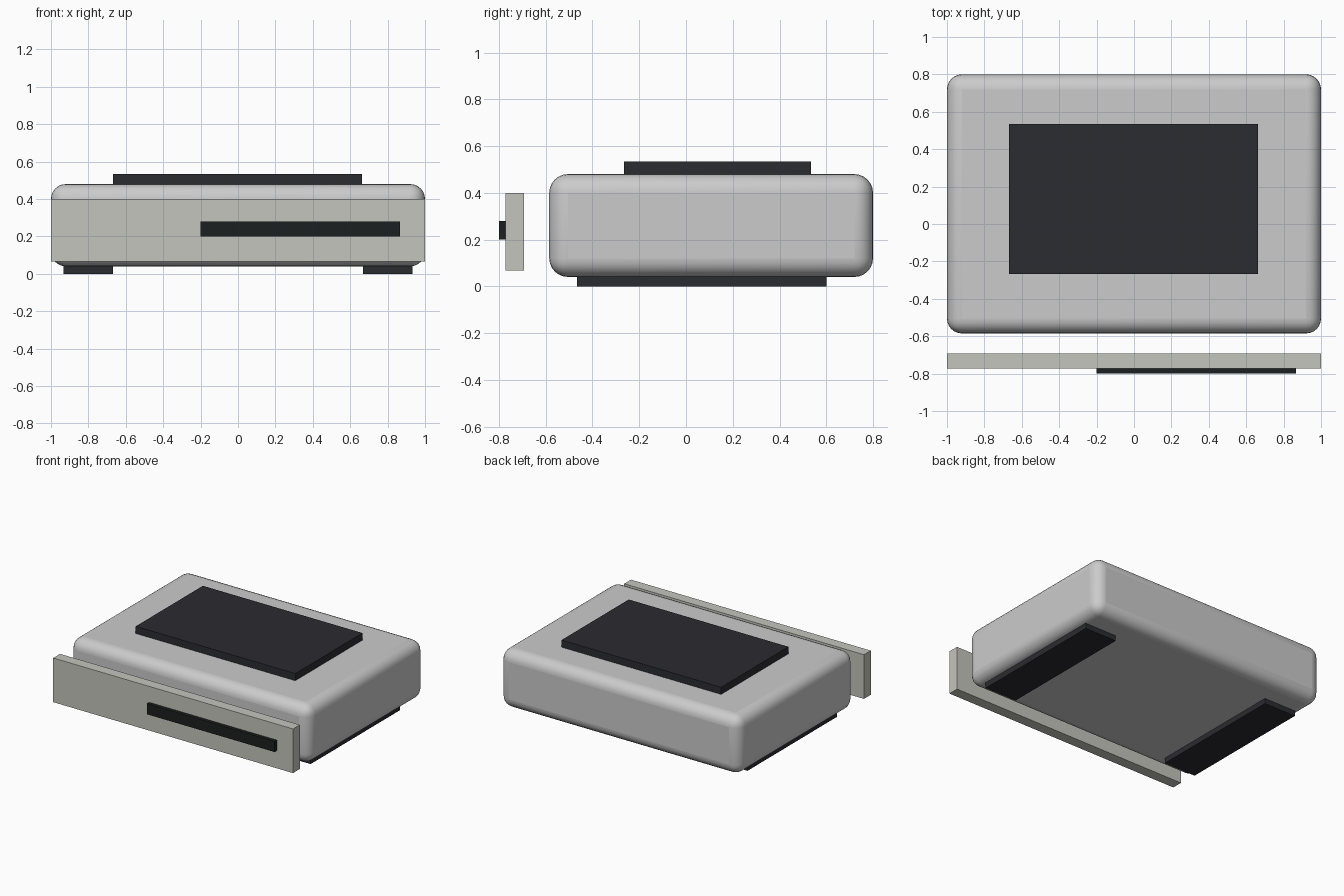
import bpy

if "Cube" in bpy.data.objects:
    bpy.data.objects.remove(bpy.data.objects["Cube"])


def material(name, color):
    mat = bpy.data.materials.new(name)
    mat.diffuse_color = (*color, 1)
    mat.use_nodes = True
    mat.node_tree.nodes["Principled BSDF"].inputs["Base Color"].default_value = mat.diffuse_color
    return mat


def box(name, x, y, z, mat=None):
    """Box spanning the given (min, max) ranges."""
    spans = (x, y, z)
    bpy.ops.mesh.primitive_cube_add(size=1, location=[(a + b) / 2 for a, b in spans])
    obj = bpy.context.object
    obj.name = name
    obj.scale = [b - a for a, b in spans]
    bpy.ops.object.transform_apply(location=False, rotation=False, scale=True)
    if mat:
        obj.data.materials.append(mat)
    return obj


dark = material("dark_rubber", (0.024, 0.025, 0.03))
black = material("black_slot", (0.012, 0.014, 0.014))
pale = material("pale_panel", (0.56, 0.56, 0.51))

# Rounded main housing
body = box("body", (-1, 1), (-0.585, 0.8), (0.04, 0.48))
bevel = body.modifiers.new("rounded_edges", 'BEVEL')
bevel.width = 0.08
bevel.segments = 6
bpy.ops.object.shade_smooth_by_angle()

# Dark pad on the lid
box("top_pad", (-0.667, 0.664), (-0.266, 0.534), (0.47, 0.534), dark)

# Separate front plate with its off-centre slot
box("front_panel", (-1, 1), (-0.773, -0.692), (0.067, 0.4), pale)
box("front_slot", (-0.2, 0.865), (-0.8, -0.76), (0.2, 0.28), black)

# Long feet, one per side
for side, x in (("left", (-0.933, -0.667)), ("right", (0.667, 0.933))):
    box(side + "_foot", x, (-0.467, 0.6), (0, 0.05), dark)
